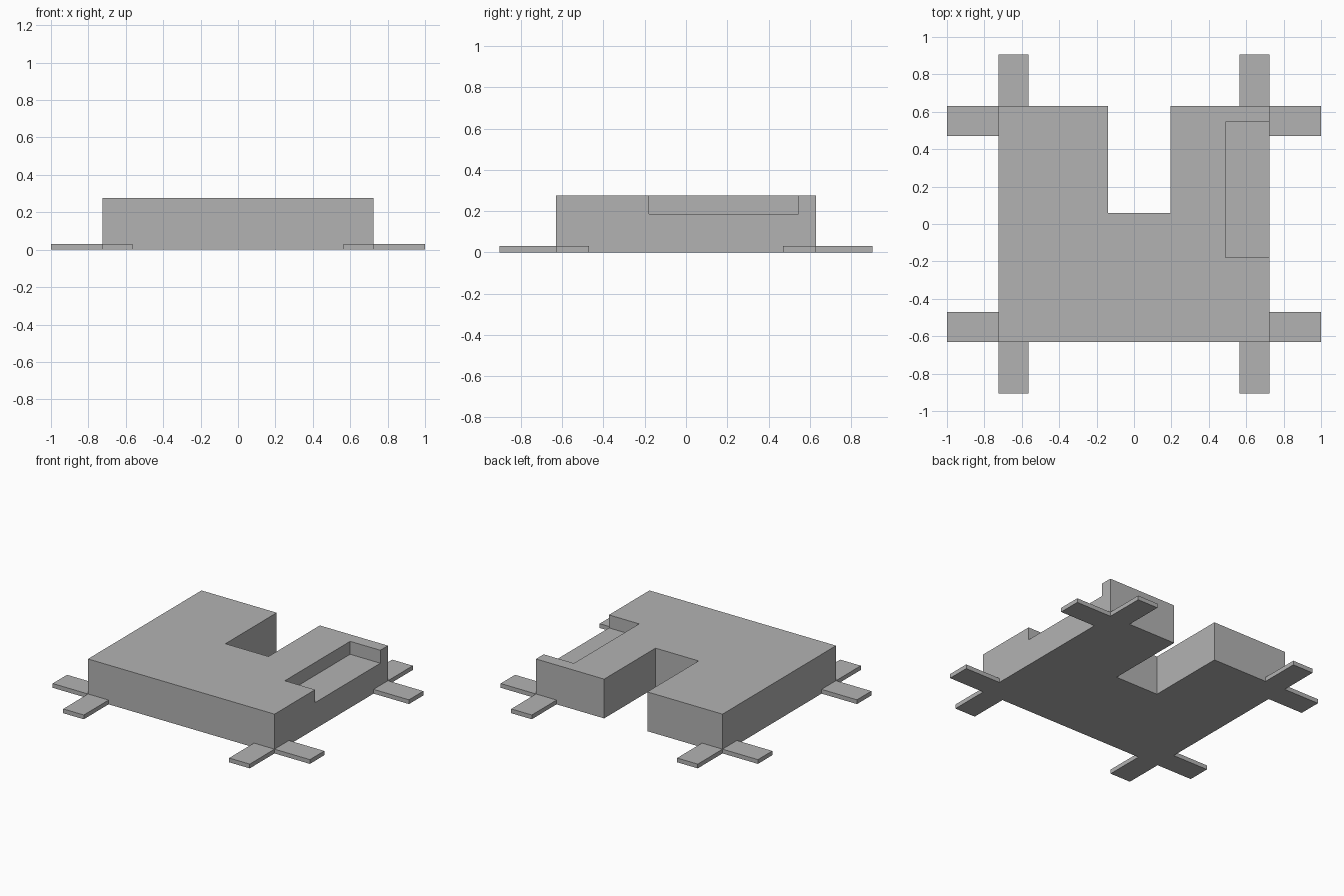
import bpy
import bmesh

cube = bpy.data.objects.get("Cube")
if cube:
    bpy.data.objects.remove(cube, do_unlink=True)

grey = bpy.data.materials.new("plain grey")
grey.use_nodes = True
COLOUR = (0.45, 0.45, 0.45, 1)
grey.diffuse_color = COLOUR
grey.node_tree.nodes["Principled BSDF"].inputs["Base Color"].default_value = COLOUR

HX, HY, TOP = 0.725, 0.63, 0.276       # block half sizes and height
TAB_W, TAB_H = 0.16, 0.03              # tab width and thickness


def prism(name, outline, z0, z1):
    """Extrude a flat outline from z0 up to z1."""
    bm = bmesh.new()
    base = bm.faces.new([bm.verts.new((x, y, z0)) for x, y in outline])
    grown = bmesh.ops.extrude_face_region(bm, geom=[base])["geom"]
    top = [v for v in grown if isinstance(v, bmesh.types.BMVert)]
    bmesh.ops.translate(bm, verts=top, vec=(0, 0, z1 - z0))
    bmesh.ops.recalc_face_normals(bm, faces=bm.faces)
    mesh = bpy.data.meshes.new(name)
    bm.to_mesh(mesh)
    bm.free()
    mesh.materials.append(grey)
    obj = bpy.data.objects.new(name, mesh)
    bpy.context.collection.objects.link(obj)
    return obj


def box(name, x0, x1, y0, y1, z0, z1):
    return prism(name, [(x0, y0), (x1, y0), (x1, y1), (x0, y1)], z0, z1)


# Main block with the open slot in its back edge
block = prism("main_block", [
    (-HX, -HY), (HX, -HY), (HX, HY), (0.195, HY),
    (0.195, 0.06), (-0.14, 0.06), (-0.14, HY), (-HX, HY)], 0, TOP)

# Shallow recess in the top, open to the left side
cutter = box("recess_cutter", 0.49, 0.9, -0.18, 0.545, 0.185, 0.5)
cutter.hide_render = True
cut = block.modifiers.new("recess", "BOOLEAN")
cut.operation = "DIFFERENCE"
cut.solver = "EXACT"
cut.object = cutter
bpy.context.view_layer.objects.active = block
bpy.ops.object.modifier_apply(modifier=cut.name)
bpy.data.objects.remove(cutter, do_unlink=True)

# Two thin tabs at every corner, one along each axis
for sx, side in ((-1, "right"), (1, "left")):
    for sy, end in ((-1, "front"), (1, "back")):
        xs = sorted((sx * HX, sx * 1.0))
        ys = sorted((sy * HY, sy * (HY - TAB_W)))
        box(f"{end}_{side}_side_tab", *xs, *ys, 0, TAB_H)
        xs = sorted((sx * HX, sx * (HX - TAB_W)))
        ys = sorted((sy * HY, sy * 0.905))
        box(f"{end}_{side}_end_tab", *xs, *ys, 0, TAB_H)
